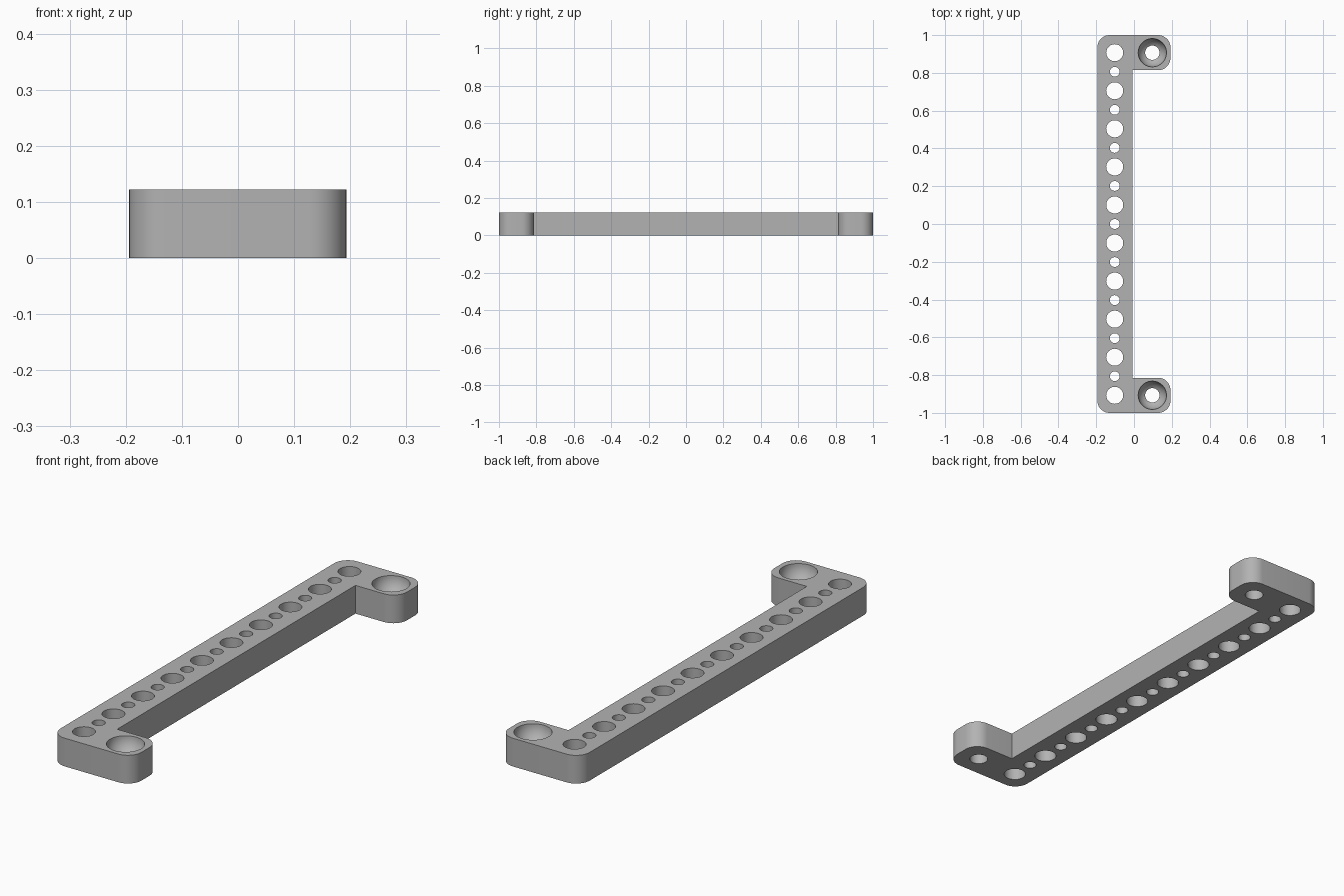
import bpy, bmesh, math

if "Cube" in bpy.data.objects:
    bpy.data.objects.remove(bpy.data.objects["Cube"])

H = 0.122            # bracket thickness
R = 0.065            # rounded corner radius
PITCH = 0.2015       # spacing of the hole pattern
BAR_X, TAB_X = -0.102, 0.097

grey = bpy.data.materials.new("grey")
grey.diffuse_color = (0.45, 0.45, 0.45, 1)
grey.use_nodes = True
grey.node_tree.nodes["Principled BSDF"].inputs["Base Color"].default_value = grey.diffuse_color


def link(name, bm):
    bmesh.ops.recalc_face_normals(bm, faces=bm.faces)
    me = bpy.data.meshes.new(name)
    bm.to_mesh(me)
    bm.free()
    me.materials.append(grey)
    ob = bpy.data.objects.new(name, me)
    bpy.context.collection.objects.link(ob)
    return ob


def arc(cx, cy, start, n=10):
    """Quarter-circle corner, counter-clockwise from the start angle."""
    return [(cx + R * math.cos(math.radians(start + 90 * i / n)),
             cy + R * math.sin(math.radians(start + 90 * i / n))) for i in range(n + 1)]


def lathe(bm, x, y, profile, n=40):
    """Closed turned solid from (radius, z) points."""
    rings = [[bm.verts.new((x + r * math.cos(2 * math.pi * i / n),
                            y + r * math.sin(2 * math.pi * i / n), z))
              for i in range(n)] for r, z in profile]
    for a, b in zip(rings, rings[1:]):
        for i in range(n):
            j = (i + 1) % n
            bm.faces.new((a[i], a[j], b[j], b[i]))
    bm.faces.new(rings[0][::-1])
    bm.faces.new(rings[-1])


# Bracket body: long bar with a tab at each end
left, right, inner, tab = -0.194, 0.193, -0.008, 0.814
outline = (arc(left + R, -1 + R, 180) + arc(right - R, -1 + R, 270)
           + arc(right - R, -tab - R, 0) + [(inner, -tab), (inner, tab)]
           + arc(right - R, tab + R, 270) + arc(right - R, 1 - R, 0)
           + arc(left + R, 1 - R, 90))
bm = bmesh.new()
base = bm.faces.new([bm.verts.new((x, y, 0)) for x, y in outline])
ext = bmesh.ops.extrude_face_region(bm, geom=[base])
bmesh.ops.translate(bm, vec=(0, 0, H),
                    verts=[v for v in ext["geom"] if isinstance(v, bmesh.types.BMVert)])
body = link("bracket", bm)

# Hole cutter: alternating large and small holes along the bar
bm = bmesh.new()
for k in range(-9, 10):
    r = 0.045 if k % 2 else 0.026
    lathe(bm, BAR_X, k * PITCH / 2, [(r, -0.05), (r, H + 0.05)])

# Bowl-shaped screw recess with a through hole in each tab
BOWL, HOLE = 0.075, 0.038
a0 = math.acos(HOLE / BOWL)
bowl = [(BOWL * math.cos(a0 * (1 - i / 8)), H - BOWL * math.sin(a0 * (1 - i / 8)))
        for i in range(9)]
for s in (-1, 1):
    lathe(bm, TAB_X, s * 4.5 * PITCH, [(HOLE, -0.05)] + bowl + [(BOWL, H + 0.05)])
cutter = link("hole_cutter", bm)

# Cut the holes, then discard the cutter
mod = body.modifiers.new("holes", "BOOLEAN")
mod.operation = "DIFFERENCE"
mod.solver = "EXACT"
mod.object = cutter
bpy.context.view_layer.objects.active = body
body.select_set(True)
bpy.ops.object.modifier_apply(modifier=mod.name)
bpy.data.objects.remove(cutter)
bpy.ops.object.shade_smooth_by_angle(angle=math.radians(30))
